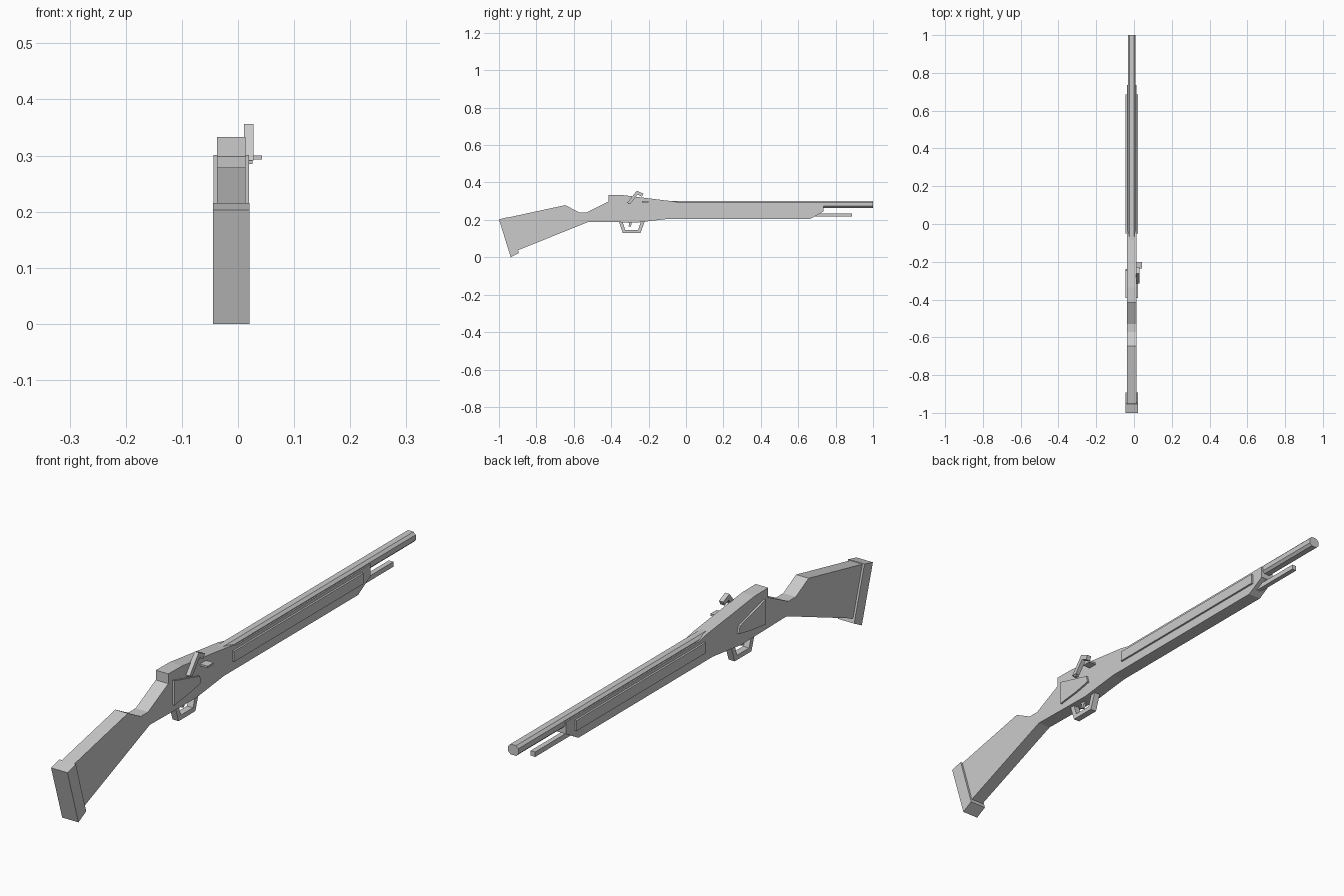
import bpy, bmesh

CX = -0.012  # centre plane of the long gun


def prism(name, profile, x0, x1):
    """Extrude a (y, z) outline from x0 to x1."""
    bm = bmesh.new()
    face = bm.faces.new([bm.verts.new((x0, y, z)) for y, z in profile])
    ext = bmesh.ops.extrude_face_region(bm, geom=[face])
    moved = [v for v in ext["geom"] if isinstance(v, bmesh.types.BMVert)]
    bmesh.ops.translate(bm, verts=moved, vec=(x1 - x0, 0, 0))
    bmesh.ops.recalc_face_normals(bm, faces=bm.faces)
    mesh = bpy.data.meshes.new(name)
    bm.to_mesh(mesh)
    bm.free()
    obj = bpy.data.objects.new(name, mesh)
    bpy.context.collection.objects.link(obj)
    return obj


def centred(name, profile, width):
    return prism(name, profile, CX - width / 2, CX + width / 2)


def box(name, x, y, z):
    return prism(name, [(y[0], z[0]), (y[1], z[0]), (y[1], z[1]), (y[0], z[1])], *x)


# one-piece stock, receiver and fore-end
centred("stock", [
    (-0.955, 0.212), (-0.645, 0.279), (-0.572, 0.24), (-0.53, 0.24),
    (-0.415, 0.298), (-0.415, 0.333), (-0.335, 0.332), (-0.06, 0.298),
    (-0.02, 0.289), (0.735, 0.289), (0.735, 0.245), (0.665, 0.205),
    (-0.10, 0.205), (-0.26, 0.186), (-0.52, 0.19), (-0.9, 0.037)], 0.05)

# butt plate
centred("butt_plate", [(-1.0, 0.203), (-0.952, 0.215), (-0.893, 0.023), (-0.937, 0.0)], 0.065)

# barrel with chamfered long edges
barrel = box("barrel", (CX - 0.02, CX + 0.02), (-0.1, 1.0), (0.264, 0.301))
bm = bmesh.new()
bm.from_mesh(barrel.data)
long_edges = [e for e in bm.edges if abs(e.verts[0].co.y - e.verts[1].co.y) > 0.5]
bmesh.ops.bevel(bm, geom=long_edges, offset=0.009, segments=1, affect="EDGES")
bm.to_mesh(barrel.data)
bm.free()

# ramrod under the barrel
box("ramrod", (CX - 0.009, CX + 0.009), (0.66, 0.888), (0.217, 0.235))

# raised panels and lock plates on both sides
for side, x in (("right", (0.01, 0.02)), ("left", (-0.044, -0.034))):
    box("fore_panel_" + side, x, (-0.05, 0.685), (0.239, 0.277))
    prism("lock_plate_" + side, [
        (-0.391, 0.301), (-0.245, 0.262), (-0.238, 0.236), (-0.3, 0.223), (-0.391, 0.212)], *x)

# hammer, its pin, and the pan
prism("hammer", [
    (-0.315, 0.291), (-0.263, 0.356), (-0.228, 0.34), (-0.236, 0.324),
    (-0.259, 0.335), (-0.294, 0.291)], 0.011, 0.028)
box("hammer_pin", (0.005, 0.026), (-0.31, -0.297), (0.285, 0.297))
box("pan", (0.005, 0.043), (-0.235, -0.2), (0.293, 0.3))

# trigger guard loop and trigger
centred("trigger_guard", [
    (-0.36, 0.195), (-0.338, 0.13), (-0.243, 0.13), (-0.22, 0.195),
    (-0.24, 0.195), (-0.256, 0.147), (-0.325, 0.147), (-0.341, 0.195)], 0.024)
centred("trigger", [
    (-0.312, 0.192), (-0.303, 0.178), (-0.308, 0.165), (-0.298, 0.163),
    (-0.29, 0.178), (-0.293, 0.192)], 0.01)
